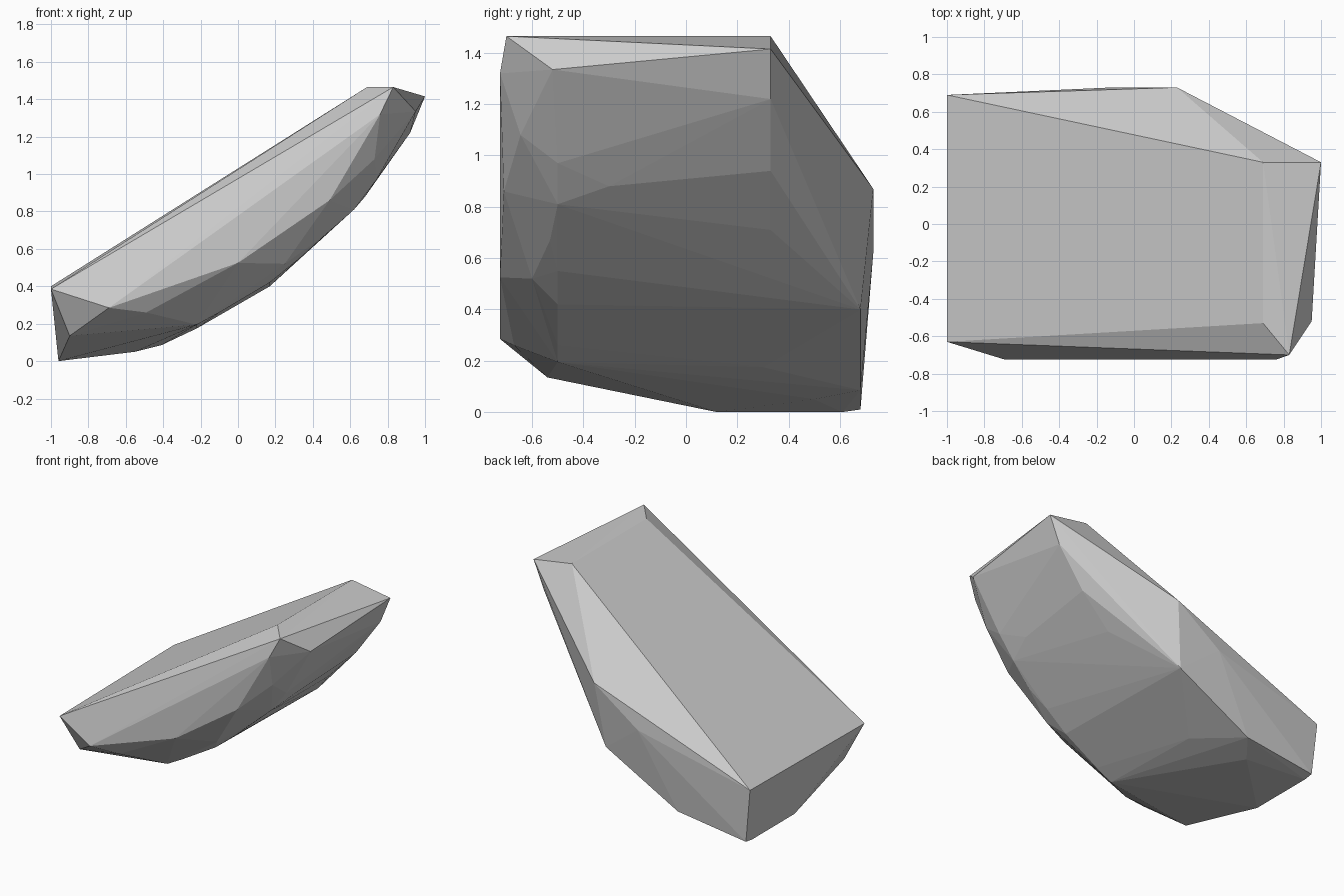
import bpy
import bmesh
import math

default_cube = bpy.data.objects.get("Cube")
if default_cube:
    bpy.data.objects.remove(default_cube, do_unlink=True)


def make_material(name, colour):
    """One flat colour for the viewport and for a render."""
    material = bpy.data.materials.new(name)
    material.use_nodes = True
    material.diffuse_color = colour
    shader = material.node_tree.nodes["Principled BSDF"]
    shader.inputs["Base Color"].default_value = colour
    shader.inputs["Roughness"].default_value = 0.9
    return material


def row(y, profile):
    """Corner points of a profile (x, z) lying at one depth."""
    return [(x, y, z) for x, z in profile]


def make_chipped_block(name, corners, material):
    """Wrap the corners in a tight, faceted convex skin."""
    bm = bmesh.new()
    for corner in corners:
        bm.verts.new(corner)
    bmesh.ops.convex_hull(bm, input=list(bm.verts), use_existing_faces=False)

    # Remove corners that ended up inside the skin
    loose = [vert for vert in bm.verts if not vert.link_faces]
    bmesh.ops.delete(bm, geom=loose, context="VERTS")

    # Merge nearly coplanar triangles into clean facets
    bmesh.ops.dissolve_limit(bm, angle_limit=math.radians(1),
                             verts=list(bm.verts), edges=list(bm.edges))
    bmesh.ops.recalc_face_normals(bm, faces=list(bm.faces))

    mesh = bpy.data.meshes.new(name)
    bm.to_mesh(mesh)
    bm.free()
    mesh.materials.append(material)
    block = bpy.data.objects.new(name, mesh)
    bpy.context.scene.collection.objects.link(block)
    return block


# Sloping flat top and its chamfered rim
top_rim = [
    (-1, -.63, .385), (-1, .69, .4),
    (.69, .33, 1.465), (.69, -.53, 1.465),
    (.83, -.7, 1.465), (.95, -.52, 1.335), (1, .33, 1.415),
]

# Broken front side, from the low end to the high end
front_side = row(-.725, [(-.69, .285), (0, .525), (.76, 1.32)])
front_side += [
    (-.9, -.54, .135), (-.49, -.67, .26),
    (.49, -.71, .86), (.73, -.645, 1.08),
]

# Rounded underside, as rows of corners from front to back
underside_front = row(-.5, [
    (-.22, .195), (-.1, .26), (.17, .42), (.33, .55),
    (.62, .81), (.74, .97), (.86, 1.18),
])
underside_front += [(.25, -.6, .52), (.46, -.53, .67), (.68, -.3, .88)]
underside_middle = row(.33, [(.5, .71), (.72, .94), (.92, 1.22)])
underside_back = row(.68, [(-.96, .01), (-.41, .085), (.17, .4)])
underside_back += [(-.22, .3, .175), (-.55, .5, .05)]

# Low end and bulging back side
low_end = row(.12, [(-.96, 0)]) + row(.61, [(-.96, 0)])
back_side = row(.73, [(.23, .87), (-.12, .62)])

stone_grey = make_material("stone_grey", (.6, .6, .6, 1))
make_chipped_block(
    "rock_slab",
    top_rim + front_side + underside_front + underside_middle
    + underside_back + low_end + back_side,
    stone_grey,
)
